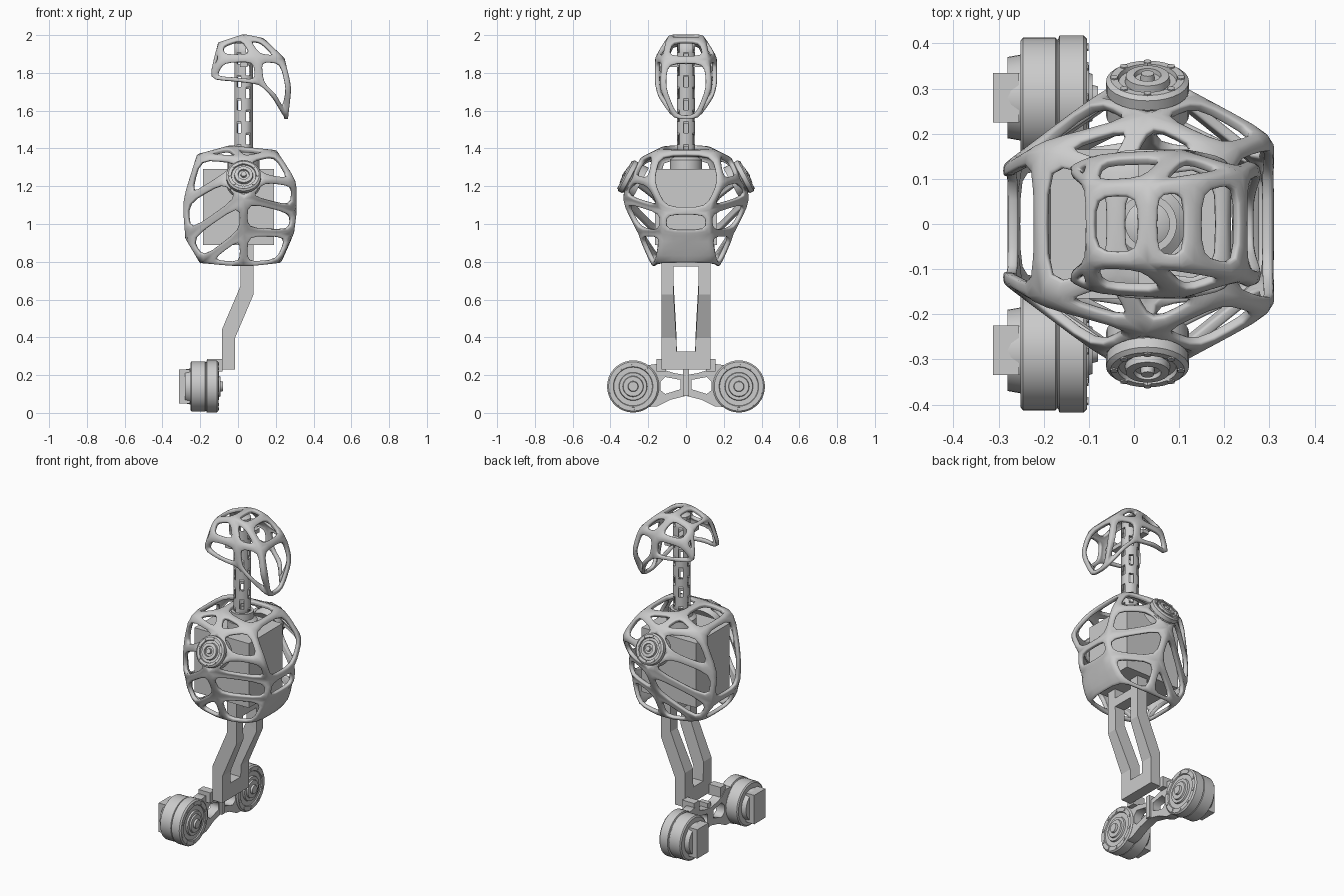
import bpy, bmesh, math
from mathutils import Vector, Matrix

if "Cube" in bpy.data.objects:
    bpy.data.objects.remove(bpy.data.objects["Cube"])

grey = bpy.data.materials.new("plain_grey")
grey.use_nodes = True
grey.diffuse_color = (0.6, 0.6, 0.6, 1)
grey.node_tree.nodes["Principled BSDF"].inputs["Base Color"].default_value = (0.6, 0.6, 0.6, 1)


def link(name, data):
    ob = bpy.data.objects.new(name, data)
    data.materials.append(grey)
    bpy.context.scene.collection.objects.link(ob)
    return ob


def finish(name, bm, smooth=False):
    bmesh.ops.recalc_face_normals(bm, faces=bm.faces[:])
    me = bpy.data.meshes.new(name)
    bm.to_mesh(me)
    bm.free()
    ob = link(name, me)
    if smooth:
        bpy.ops.object.select_all(action='DESELECT')
        ob.select_set(True)
        bpy.context.view_layer.objects.active = ob
        bpy.ops.object.shade_smooth_by_angle(angle=math.radians(35))
    return ob


def box(name, low, high):
    bm = bmesh.new()
    bmesh.ops.create_cube(bm, size=1)
    low, high = Vector(low), Vector(high)
    for v in bm.verts:
        v.co = (low + high) / 2 + v.co * (high - low)
    return finish(name, bm)


def lathe(name, profile, base, axis, bolts=None, segments=28):
    """Spin (radius, height) pairs about an axis; bolts = (radius, height, count)."""
    bm = bmesh.new()
    verts = [bm.verts.new((r, 0, h)) for r, h in profile]
    edges = [bm.edges.new(p) for p in zip(verts, verts[1:])]
    bmesh.ops.spin(bm, geom=verts + edges, cent=(0, 0, 0), axis=(0, 0, 1),
                   angle=math.tau, steps=segments, use_merge=True)
    bmesh.ops.remove_doubles(bm, verts=bm.verts[:], dist=0.0005)
    if bolts:
        ring, height, count = bolts
        for n in range(count):
            t = math.tau * n / count
            bmesh.ops.create_cone(bm, cap_ends=True, segments=6, radius1=0.01, radius2=0.009,
                                  depth=0.016, matrix=Matrix.Translation(
                                      (ring * math.cos(t), ring * math.sin(t), height)))
    turn = Vector((0, 0, 1)).rotation_difference(Vector(axis)).to_matrix().to_4x4()
    bm.transform(Matrix.Translation(base) @ turn)
    return finish(name, bm, True)


def cage(name, points, holes, panels, width, thick):
    """Openwork shell: lower-case corners are on +y, upper-case ones mirror them."""
    bm = bmesh.new()
    corner = {}
    for key, (x, y, z) in points.items():
        corner[key] = bm.verts.new((x, y, z))
        corner[key.upper()] = bm.verts.new((x, -y, z))
    cut = []
    for word in holes + panels:
        for w in (word, word.swapcase()):
            face = [corner[c] for c in w]
            if not bm.faces.get(face):
                f = bm.faces.new(face)
                if word in holes:
                    cut.append(f)
    bmesh.ops.recalc_face_normals(bm, faces=bm.faces[:])
    bmesh.ops.inset_individual(bm, faces=cut, thickness=width, use_even_offset=True)
    bmesh.ops.delete(bm, geom=cut, context='FACES')
    ob = finish(name, bm)
    for p in ob.data.polygons:
        p.use_smooth = True
    shell = ob.modifiers.new("Thickness", 'SOLIDIFY')
    shell.thickness, shell.offset = thick, 0
    for kind in ('SIMPLE', 'CATMULL_CLARK'):
        sub = ob.modifiers.new(kind, 'SUBSURF')
        sub.subdivision_type = kind
        sub.levels = sub.render_levels = 1
    return ob


# Head: open helmet frame, face opening towards +x
cage("head_frame", dict(
    a=(-.105, .08, 1.95), b=(.03, .085, 1.995), c=(.13, .09, 1.975), d=(.24, .115, 1.87),
    e=(.275, .13, 1.72), f=(.255, .065, 1.555), g=(.185, .14, 1.67), h=(.115, .155, 1.74),
    i=(-.02, .155, 1.755), j=(-.15, .115, 1.765), k=(-.085, .145, 1.875), l=(.10, .155, 1.88)),
    ["abBA", "bcCB", "cdDC", "defFED", "ajk", "ablk", "bcdl", "ldefgh", "jklhi"], [],
    0.021, 0.022)
box("head_crossbar", (.01, -.14, 1.83), (.05, .14, 1.855))

# Torso: openwork shell with a ring of struts meeting at each shoulder
cage("torso_frame", dict(
    a=(-.04, .11, 1.405), b=(.2, .155, 1.38), c=(-.21, .165, 1.36), d=(-.283, .125, 1.12),
    e=(-.27, .13, .93), f=(-.19, .14, .795), g=(.03, .17, .775), h=(.22, .145, .795),
    i=(.285, .125, .95), j=(.3, .12, 1.07), k=(.302, .19, 1.22), n=(.03, .25, .96),
    p=(.03, .24, 1.34), q=(.03, .335, 1.14), r=(-.075, .28, 1.24), s=(.135, .28, 1.24)),
    ["abp", "bksp", "ksqj", "qnij", "nghi", "bkjJKB", "jiIJ", "acp", "cdrp", "rqed",
     "qnfe", "ngf", "cdeEDC", "efFE", "acCA", "abBA"], ["ihHI"], 0.02, 0.024)
box("torso_core", (-.185, -.165, .89), (.19, .165, 1.29))

# Shoulder hubs, tilted up and outwards
for side, sign in (("left", 1), ("right", -1)):
    lathe("shoulder_hub_" + side,
          [(0, -.02), (.092, -.02), (.092, .028), (.084, .032), (.084, .038), (.092, .042),
           (.092, .066), (.082, .074), (.066, .074), (.064, .064), (.05, .064), (.048, .08),
           (.03, .082), (.028, .072), (.016, .072), (.014, .086), (0, .086)],
          (.03, sign * .258, 1.225), (0, sign * .88, .47), bolts=(.074, .069, 8))

# Neck: tube with staggered slots, on a collar
bm = bmesh.new()
sides, rows = 12, 10
rings = [[bm.verts.new((.03 + .05 * math.cos(math.tau * s / sides + math.pi / sides),
                        .05 * math.sin(math.tau * s / sides + math.pi / sides),
                        1.36 + .61 * row / rows)) for s in range(sides)] for row in range(rows + 1)]
slots = []
for row in range(rows):
    for s in range(sides):
        t = (s + 1) % sides
        f = bm.faces.new((rings[row][s], rings[row][t], rings[row + 1][t], rings[row + 1][s]))
        if s % 2 and (row + s // 2) % 2:
            slots.append(f)
bmesh.ops.inset_individual(bm, faces=slots, thickness=.006)
bmesh.ops.delete(bm, geom=slots, context='FACES')
neck = finish("neck_tube", bm, True)
wall = neck.modifiers.new("Wall", 'SOLIDIFY')
wall.thickness, wall.offset = .01, -1
lathe("neck_collar", [(.045, 1.29), (.085, 1.29), (.085, 1.34), (.065, 1.355), (.065, 1.395),
                      (.045, 1.395), (.045, 1.29)], (.03, 0, 0), (0, 0, 1))
lathe("neck_cap", [(0, 1.955), (.05, 1.955), (.05, 1.975), (.03, 1.985), (0, 1.985)],
      (.03, 0, 0), (0, 0, 1))

# Legs: two bent bars joined by cross plates
for side, sign in (("left", 1), ("right", -1)):
    bm = bmesh.new()
    previous = None
    for x, z, inner in ((.048, 1.0, .07), (.048, .65, .065), (-.05, .42, .052), (-.05, .23, .045)):
        ring = [bm.verts.new((x + dx, sign * y, z - dx * .7 * (.3 < z < .8)))
                for dx, y in ((-.034, inner), (.034, inner), (.034, .13), (-.034, .13))]
        if previous:
            for n in range(4):
                m = (n + 1) % 4
                bm.faces.new((previous[n], previous[m], ring[m], ring[n]))
        else:
            bm.faces.new(ring)
        previous = ring
    bm.faces.new(previous)
    finish("leg_" + side, bm)
box("leg_top_plate", (.014, -.13, .775), (.082, .13, .83))
box("leg_foot_plate", (-.084, -.13, .23), (-.016, .13, .325))

# Bracket: bow-tie plate with two windows, joining the wheels
bracket = bpy.data.curves.new("wheel_bracket", 'CURVE')
bracket.dimensions, bracket.fill_mode, bracket.extrude = '2D', 'BOTH', .028
half = [(0, .2), (.06, .21), (.11, .225), (.15, .26), (.22, .25), (.3, .2), (.3, .09),
        (.22, .03), (.15, .035), (.08, .07), (0, .09)]
window = [(.03, .175), (.11, .19), (.135, .165), (.135, .12), (.11, .1), (.03, .125)]
outline = half + [(-y, z) for y, z in half[-2:0:-1]]
for loop in (outline, window, [(-y, z) for y, z in window]):
    spline = bracket.splines.new('POLY')
    spline.points.add(len(loop) - 1)
    for point, (y, z) in zip(spline.points, loop):
        point.co = (y, z, 0, 1)
    spline.use_cyclic_u = True
ob = link("wheel_bracket", bracket)
ob.location.x = -.141
ob.rotation_euler = (math.pi / 2, 0, math.pi / 2)
box("bracket_rib", (-.16, -.015, .09), (-.1, .015, .23))

# Drive wheels with bolted faces and rear blocks
for side, sign in (("left", 1), ("right", -1)):
    y = sign * .28
    box("bracket_lug_" + side, (-.165, sign * .13 - .025, .22), (-.083, sign * .13 + .025, .285))
    lathe("drive_wheel_" + side,
          [(0, -.28), (.09, -.28), (.095, -.252), (.125, -.252), (.133, -.246), (.133, -.174),
           (.129, -.171), (.129, -.168), (.138, -.165), (.138, -.112), (.13, -.104), (.105, -.104),
           (.102, -.11), (.075, -.11), (.072, -.1), (.055, -.1), (.052, -.092), (.028, -.092),
           (.025, -.08), (0, -.08)], (0, y, .14), (1, 0, 0), bolts=(.118, -.109, 10), segments=36)
    box("wheel_block_" + side, (-.312, y - .055, .05), (-.255, y + .055, .23))
